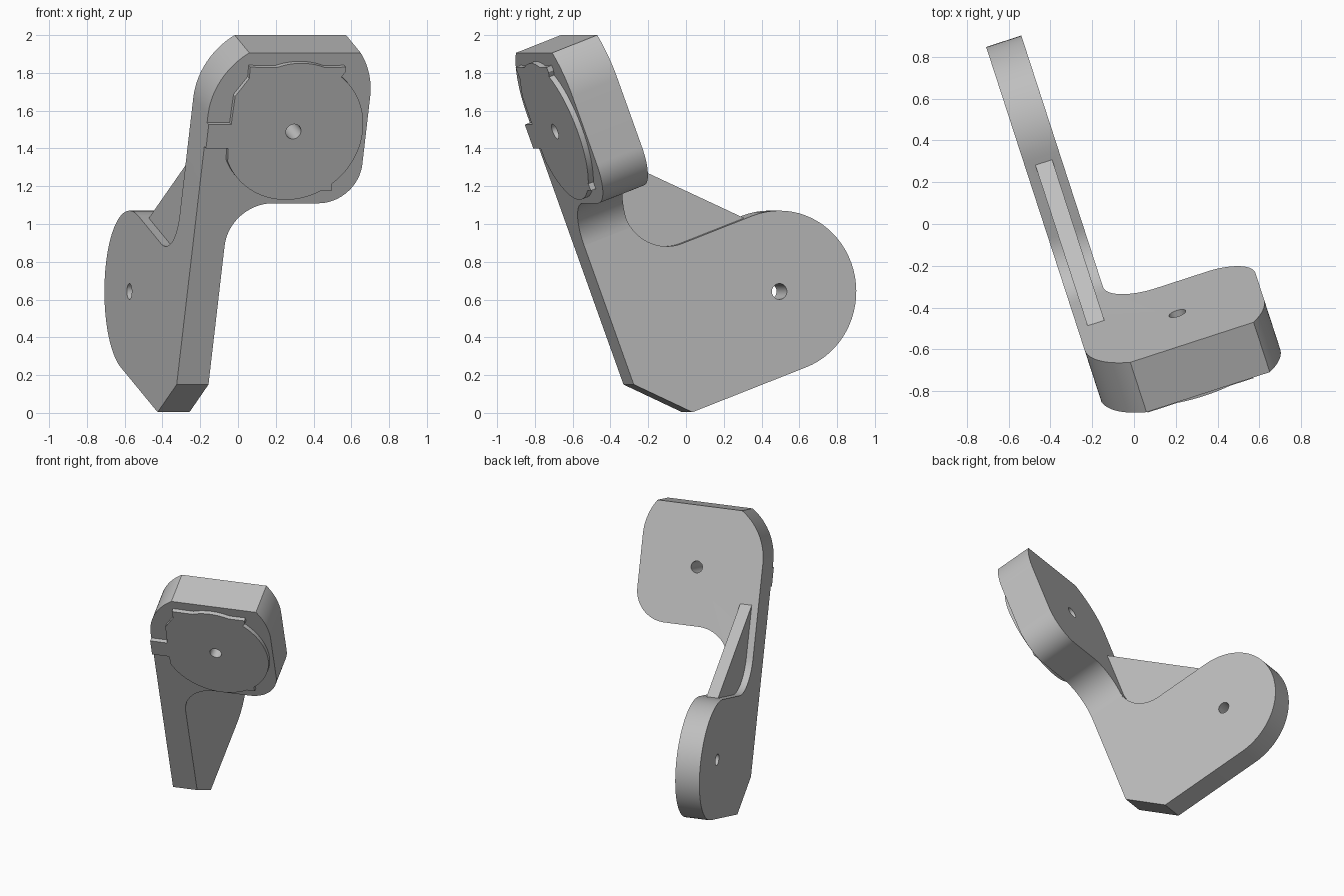
import bpy, bmesh
from math import sin, cos, radians
from mathutils import Vector

cube = bpy.data.objects.get("Cube")
if cube:
    bpy.data.objects.remove(cube)

# Bracket axes: across the face, up the face, and backwards through it
TURN, TILT = radians(18), radians(20.6)
ACROSS = Vector((cos(TURN), sin(TURN), 0))
UP = Vector((-sin(TURN) * -sin(TILT), -cos(TURN) * sin(TILT), cos(TILT)))
BACK = Vector((-sin(TURN) * cos(TILT), cos(TURN) * cos(TILT), sin(TILT)))

grey = bpy.data.materials.new("light grey")
grey.use_nodes = True
grey.diffuse_color = (0.52, 0.52, 0.52, 1)
grey.node_tree.nodes["Principled BSDF"].inputs["Base Color"].default_value = grey.diffuse_color


def arc(centre, radius, start, end, steps=20):
    angles = [radians(start + (end - start) * i / steps) for i in range(steps + 1)]
    return [(centre[0] + radius * cos(t), centre[1] + radius * sin(t)) for t in angles]


def prism(name, outline, low, high, side, depth):
    """Extrude an outline drawn on (side, UP) along the depth axis."""
    bm = bmesh.new()
    verts = [bm.verts.new(side * s + UP * u + depth * low) for s, u in outline]
    face = bm.faces.new(verts)
    new = bmesh.ops.extrude_face_region(bm, geom=[face])["geom"]
    moved = [v for v in new if isinstance(v, bmesh.types.BMVert)]
    bmesh.ops.translate(bm, verts=moved, vec=depth * (high - low))
    bmesh.ops.recalc_face_normals(bm, faces=bm.faces)
    mesh = bpy.data.meshes.new(name)
    bm.to_mesh(mesh)
    bm.free()
    mesh.materials.append(grey)
    obj = bpy.data.objects.new(name, mesh)
    bpy.context.collection.objects.link(obj)
    return obj


def combine(target, tool, operation):
    mod = target.modifiers.new(operation.lower(), "BOOLEAN")
    mod.operation, mod.solver, mod.object = operation, "EXACT", tool
    bpy.context.view_layer.objects.active = target
    bpy.ops.object.modifier_apply(modifier=mod.name)
    bpy.data.objects.remove(tool)


LEFT, INNER = -0.411, -0.234      # faces of the side plate
FRONT, REAR = -0.148, 0.12        # faces of the front plate
PIVOT, FACE_HOLE = (0.784, 0.392), (0.065, 1.658)

# Side plate with a rounded rear lobe, chamfered toe and filleted throat
side_outline = [(FRONT, 0.216), (0.106, -0.036)]
side_outline += arc(PIVOT, 0.428, -90, 90, 36)
side_outline += arc((0.37, 1.07), 0.25, 270, 180)
side_outline += [(FRONT, 1.07)]
bracket = prism("bracket", side_outline, LEFT, INNER, BACK, ACROSS)

# Front plate with rounded corners and a flat top
face_outline = [(LEFT, 1.001)]
face_outline += arc((0.006, 1.001), 0.24, 180, 90)
face_outline += arc((0.26, 1.461), 0.22, -90, 0)
face_outline += arc((0.055, 1.842), 0.425, 0, 36)
face_outline += arc((0.014, 1.738), 0.425, 123.6, 180)
combine(bracket, prism("front_plate", face_outline, FRONT, REAR, ACROSS, BACK), "UNION")

# Thin stiffening web in the throat
web = [(0, 1.44), (REAR, 1.44), (0.75, 0.82), (0.75, 0.7), (0, 0.7)]
combine(bracket, prism("web", web, -0.362, -0.277, BACK, ACROSS), "UNION")

# Raised round pad with small ears and a side tab
R = 0.386
pad_outline = [(-0.476, 0.039), (-0.351, 0.039), (-0.347, 0.2), (-0.28, 0.3), (-0.282, 0.364)]
pad_outline += arc((0, 0), R, 110, 70)
pad_outline += [(0.25, 0.364), (0.25, 0.335)]
pad_outline += arc((0, 0), R, 53, -50, 36)
pad_outline += [(0.25, -0.335)]
pad_outline += arc((0, 0), R, -60, -154, 36)
pad_outline += [(-0.352, -0.095), (-0.476, -0.095)]
pad_outline = [(FACE_HOLE[0] + s, FACE_HOLE[1] + u) for s, u in pad_outline]
pad = prism("raised_pad", pad_outline, FRONT - 0.03, FRONT, ACROSS, BACK)

# Bolt holes
for part in (bracket, pad):
    hole = prism("face_hole", arc(FACE_HOLE, 0.042, 0, 345, 23), -0.5, 0.5, ACROSS, BACK)
    combine(part, hole, "DIFFERENCE")
hole = prism("pivot_hole", arc(PIVOT, 0.042, 0, 345, 23), -0.6, 0, BACK, ACROSS)
combine(bracket, hole, "DIFFERENCE")

# Smooth the curved walls, keep the edges crisp
bpy.ops.object.select_all(action="DESELECT")
for part in (bracket, pad):
    part.select_set(True)
bpy.context.view_layer.objects.active = bracket
bpy.ops.object.shade_smooth_by_angle(angle=radians(30))
